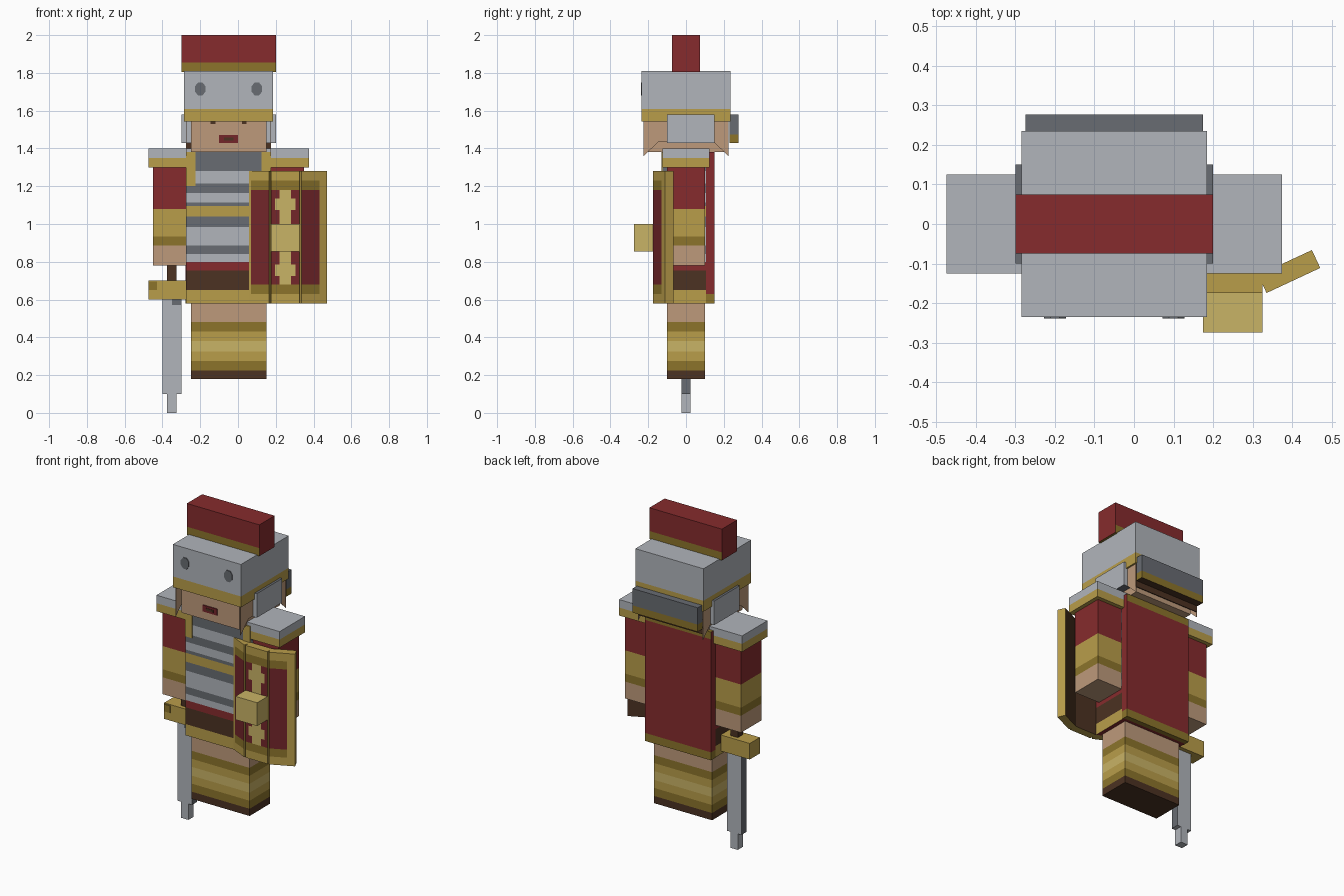
import bpy
import bmesh
import math
from mathutils import Vector

cube = bpy.data.objects.get("Cube")
if cube:
    bpy.data.objects.remove(cube)

UNIT = 0.05      # one grid step of the blocky design
AXIS = -0.05     # body centre line in x


def linear(hex_colour):
    values = [int(hex_colour[i:i + 2], 16) / 255 for i in (0, 2, 4)]
    return [v / 12.92 if v <= 0.04045 else ((v + 0.055) / 1.055) ** 2.4 for v in values] + [1]


PALETTE = dict(red="862B2D", dark_red="73262A", steel="B1B5BB", dark_steel="686C72",
               gold="B99D4A", dark_gold="8C742B", pale_gold="C9B366",
               brown="4C3222", skin="BE9A7B")
NAMES = list(PALETTE)
MATERIALS = []
for label, code in PALETTE.items():
    mat = bpy.data.materials.new(label)
    mat.use_nodes = True
    mat.diffuse_color = linear(code)
    shader = next(n for n in mat.node_tree.nodes if n.type == 'BSDF_PRINCIPLED')
    shader.inputs["Base Color"].default_value = linear(code)
    shader.inputs["Roughness"].default_value = 0.9
    MATERIALS.append(mat)


def finish(name, bm, paint):
    """Colour every face by its centre and normal, then make the object."""
    bmesh.ops.recalc_face_normals(bm, faces=bm.faces)
    bm.normal_update()
    used = []
    for face in bm.faces:
        colour = paint(face.calc_center_median(), face.normal)
        if colour not in used:
            used.append(colour)
        face.material_index = used.index(colour)
    bmesh.ops.scale(bm, vec=(UNIT, UNIT, UNIT), verts=bm.verts)
    mesh = bpy.data.meshes.new(name)
    bm.to_mesh(mesh)
    bm.free()
    for colour in used:
        mesh.materials.append(MATERIALS[NAMES.index(colour)])
    obj = bpy.data.objects.new(name, mesh)
    obj.location.x = AXIS
    bpy.context.collection.objects.link(obj)
    return obj


def block(name, x, y, z, paint, xcuts=(), zcuts=()):
    """Box between the given ranges, cut where its colour changes."""
    if isinstance(paint, str):
        plain = paint
        paint = lambda c, n: plain
    bm = bmesh.new()
    bmesh.ops.create_cube(bm, size=1)
    for v in bm.verts:
        for axis, span in enumerate((x, y, z)):
            v.co[axis] = max(span) if v.co[axis] > 0 else min(span)
    for axis, cuts in ((0, xcuts), (2, zcuts)):
        for cut in cuts:
            point, normal = Vector(), Vector()
            point[axis], normal[axis] = cut, 1
            bmesh.ops.bisect_plane(bm, geom=bm.verts[:] + bm.edges[:] + bm.faces[:],
                                   plane_co=point, plane_no=normal)
    return finish(name, bm, paint)


def banded(name, x, y, base, bands, rule=None):
    """Box with colour bands listed upwards; rule may override a face."""
    def paint(c, n):
        special = rule(c, n) if rule else None
        if special:
            return special
        return next((col for col, top in bands if c.z < top), bands[-1][0])
    tops = [top for _, top in bands]
    return block(name, x, y, (base, tops[-1]), paint, zcuts=tops[:-1])


def plate(name, colour, x, z, y):
    return block(name, x, (y - 0.12, y + 0.02), z, colour)


def both(low, high, side):
    return sorted((side * low, side * high))


# Legs with wrapped boots
banded("legs", (-4, 4), (-2, 2), 3.6,
       [("brown", 4.5), ("dark_gold", 5.5), ("gold", 6.5), ("pale_gold", 7.6),
        ("gold", 8.6), ("dark_gold", 9.6), ("skin", 15)])

# Banded armour, belt and skirt
banded("tunic", (-4.5, 4.5), (-2.5, 2.4), 11.6,
       [("gold", 13), ("brown", 15.1), ("red", 16), ("steel", 16.8), ("dark_steel", 17.7),
        ("steel", 19.7), ("dark_steel", 20.8), ("gold", 21.9), ("dark_steel", 22.3),
        ("steel", 23.3), ("dark_steel", 24.3), ("steel", 25.6), ("dark_steel", 27.6)],
       lambda c, n: "red" if n.z < -0.5 else None)
for side in (-1, 1):
    plate("armour_strap", "gold", both(3.5, 4.5, side), (24, 27.6), -2.5)

# Cape
banded("cape", (-4.55, 4.55), (2.1, 3), 11.6,
       [("dark_gold", 12.6), ("red", 26.7), ("dark_gold", 27.6)],
       lambda c, n: "red" if c.z > 20 and abs(n.x) > 0.5 else None)

# Arms, shoulder guards and helmet cheek guards
for side, label in ((-1, "right"), (1, "left")):
    banded(label + "_arm", both(4, 8, side), (-2, 2), 15.6,
           [("skin", 17.7), ("dark_gold", 18.7), ("gold", 21.6), ("red", 27)])
    banded(label + "_shoulder_guard", both(3.5, 8.5, side), (-2.5, 2.5), 26,
           [("gold", 27), ("steel", 28)])
    block(label + "_cheek_guard", both(4, 5, side), (-2, 3), (28.6, 31.6),
          lambda c, n: "dark_steel" if abs(n.z) > 0.5 else "steel")
    # Flared side lock, a thin sheet beside the face
    bm = bmesh.new()
    outline = [(-4.5, 31), (-4.5, 27.2), (-2.9, 28.7), (2.9, 28.7), (4.5, 27.2), (4.5, 31)]
    sheet = bm.faces.new([bm.verts.new((side * 4.5, y, z)) for y, z in outline])
    grown = bmesh.ops.extrude_face_region(bm, geom=[sheet])["geom"]
    for v in grown:
        if isinstance(v, bmesh.types.BMVert):
            v.co.x -= side * 0.06
    finish(label + "_side_lock", bm, lambda c, n: "skin")

# Head and face
block("head", (-4, 4), (-4, 4), (27.6, 31.2), "skin")
block("back_hair", (-4.5, 4.5), (4.4, 4.5), (27.9, 31), "brown")
plate("mouth", "dark_red", (-1, 1), (28.6, 29.4), -4)
plate("lips", "brown", (-0.5, 0.5), (28.85, 29.15), -4.05)
for side in (-1, 1):
    plate("eye", "brown", both(1.4, 1.9, side), (30.6, 30.9), -4)

# Helmet, eye marks, neck guard and crest
banded("helmet", (-4.7, 4.7), (-4.7, 4.7), 30.85, [("gold", 32.2), ("steel", 36.2)])
for side in (-1, 1):
    bm = bmesh.new()
    bmesh.ops.create_cone(bm, cap_ends=True, segments=8, radius1=0.65, radius2=0.65, depth=0.14)
    for v in bm.verts:
        turn = math.pi / 8
        a = math.atan2(v.co.y, v.co.x) + turn
        v.co = (side * 3 + 0.6 * math.cos(a), -4.72 + v.co.z, 34.3 + 0.75 * math.sin(a))
    finish("helmet_mark", bm, lambda c, n: "dark_steel")
banded("neck_guard", (-4.5, 4.5), (4.6, 5.55), 28.6,
       [("dark_gold", 29.5), ("dark_steel", 31.6)],
       lambda c, n: "brown" if n.z < -0.5 else None)
banded("crest", (-5, 5), (-1.5, 1.5), 36.1, [("dark_gold", 37.1), ("red", 40)],
       lambda c, n: "red" if abs(n.x) > 0.5 else None)

# Sword held point down
block("sword_grip", (-6.5, -5.5), (-0.5, 0.5), (14, 16), "brown")
block("sword_guard", (-8.5, -4.5), (-1, 1), (12, 14), "gold")
plate("guard_mark", "dark_gold", (-8.45, -7.6), (13, 13.9), -1)
block("sword_blade", (-7, -5), (-0.5, 0.5), (2, 12),
      lambda c, n: "dark_steel" if abs(n.x) > 0.5 else "steel")
block("sword_tip", (-6.5, -5.5), (-0.5, 0.5), (0, 2), "steel")
plate("blade_mark", "dark_steel", (-6, -5.05), (11.4, 12), -0.5)

# Shield: a straight panel between two swept-back wings
SHIELD_X = 0.25
ROWS = (12.6, 13.6, 23.6, 24.6)
HALF_WIDTH = 1.5


def shield_paint(c, n):
    if n.y > 0.5:
        return "brown"
    if n.y > -0.5 or not ROWS[0] < c.z < ROWS[-1] or abs(c.x) > 2.1:
        return "gold"
    return "dark_red" if ROWS[1] < c.z < ROWS[2] else "dark_gold"


def emblem_paint(c, n):
    colour = shield_paint(c, n)
    rise = abs(c.z - 18.6)
    cross = abs(c.x) < 0.6 or 2.9 < rise < 4.1 and abs(c.x) < 1.1
    return "pale_gold" if colour == "dark_red" and cross else colour


centre = block("shield_centre", (-HALF_WIDTH, HALF_WIDTH), (-3.5, -2.5), (11.6, 25.6),
               emblem_paint, (-1.1, -0.6, 0.6, 1.1), ROWS + (14.5, 15.7, 21.5, 22.7))
centre.location.x = SHIELD_X
boss = block("shield_boss", (-HALF_WIDTH, HALF_WIDTH), (-5.5, -3.45), (17.1, 20), "pale_gold")
boss.location.x = SHIELD_X
for side, label in ((-1, "right"), (1, "left")):
    wing = block("shield_wing_" + label, both(0, 3, side), (-0.5, 0.5), (11.6, 25.6),
                 shield_paint, (side * 2.1,), ROWS)
    wing.location = (SHIELD_X + side * HALF_WIDTH * UNIT, -0.152, 0)
    wing.rotation_euler.z = side * math.radians(25)
